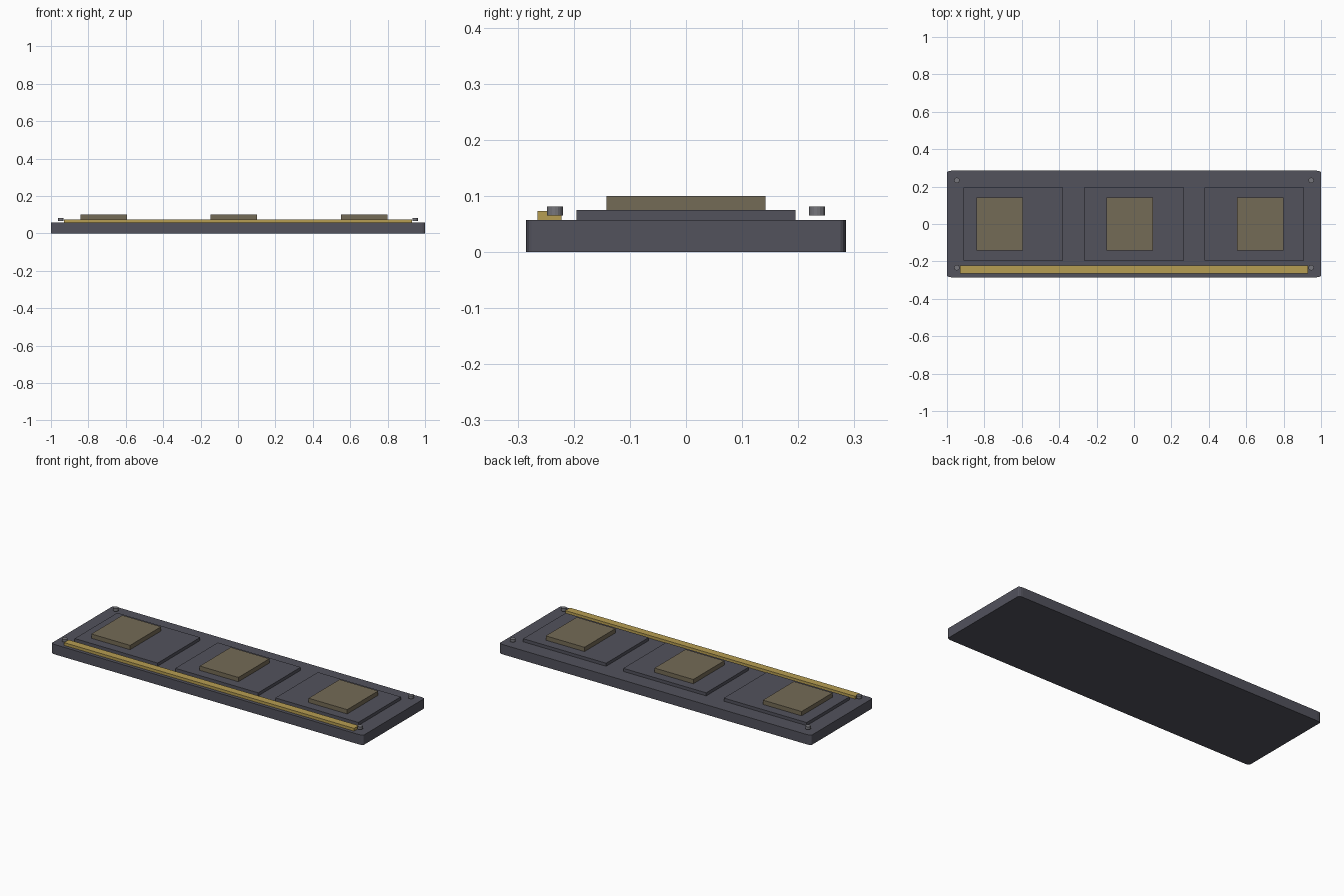
import bpy, bmesh, math

if "Cube" in bpy.data.objects:
    bpy.data.objects.remove(bpy.data.objects["Cube"])


def material(name, rgb):
    m = bpy.data.materials.new(name)
    m.diffuse_color = (*rgb, 1)
    m.use_nodes = True
    m.node_tree.nodes["Principled BSDF"].inputs["Base Color"].default_value = m.diffuse_color
    return m


dark = material("dark_slate", (0.085, 0.085, 0.108))
bronze = material("dull_bronze", (0.175, 0.145, 0.092))
gold = material("brass", (0.47, 0.34, 0.085))
steel = material("grey_steel", (0.18, 0.18, 0.20))


def prism(name, outline, z0, z1, mat):
    """Extrude a flat outline from z0 up to z1."""
    bm = bmesh.new()
    bottom = [bm.verts.new((x, y, z0)) for x, y in outline]
    top = [bm.verts.new((x, y, z1)) for x, y in outline]
    bm.faces.new(bottom[::-1])
    bm.faces.new(top)
    n = len(outline)
    for i in range(n):
        j = (i + 1) % n
        bm.faces.new((bottom[i], bottom[j], top[j], top[i]))
    mesh = bpy.data.meshes.new(name)
    bm.to_mesh(mesh)
    bm.free()
    mesh.materials.append(mat)
    ob = bpy.data.objects.new(name, mesh)
    bpy.context.collection.objects.link(ob)
    return ob


def box(name, x0, x1, y0, y1, z0, z1, mat):
    return prism(name, [(x0, y0), (x1, y0), (x1, y1), (x0, y1)], z0, z1, mat)


def rounded_rect(hx, hy, rx, ry, steps):
    pts = []
    for k, (sx, sy) in enumerate([(1, 1), (-1, 1), (-1, -1), (1, -1)]):
        for i in range(steps + 1):
            a = math.radians(90) * (k + i / steps)
            pts.append((sx * (hx - rx) + rx * math.cos(a),
                        sy * (hy - ry) + ry * math.sin(a)))
    return pts


# Base slab with small rounded corners
prism("base_plate", rounded_rect(1.0, 0.285, 0.025, 0.01, 3), 0, 0.057, dark)

# Three raised panels, each carrying a block set left of, near or right of centre
for label, cx, bx in (("left", -0.645, -0.717), ("middle", 0, -0.022),
                      ("right", 0.642, 0.676)):
    box(label + "_panel", cx - 0.266, cx + 0.266, -0.195, 0.195, 0.057, 0.075, dark)
    box(label + "_block", bx - 0.124, bx + 0.124, -0.142, 0.142, 0.075, 0.10, bronze)

# Trim bar along the front edge
box("front_trim_bar", -0.93, 0.93, -0.265, -0.222, 0.057, 0.073, gold)

# Corner studs
for sx in (-1, 1):
    for sy in (-1, 1):
        ring = [(sx * 0.947 + 0.0145 * math.cos(math.tau * i / 16),
                 sy * 0.2335 + 0.0145 * math.sin(math.tau * i / 16)) for i in range(16)]
        prism("corner_stud", ring, 0.065, 0.081, steel)
